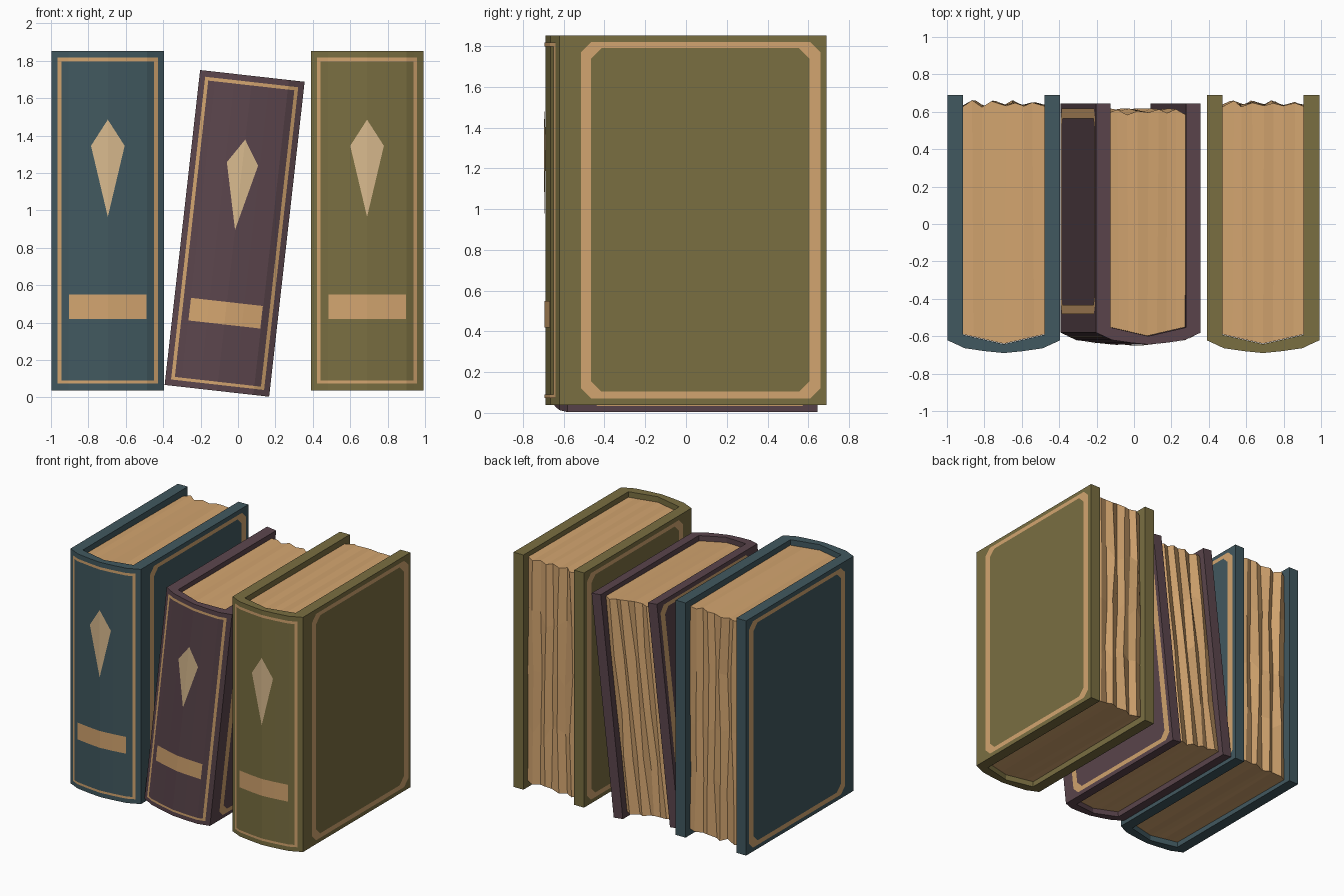
import bpy, bmesh, math, random
from mathutils import Matrix

if "Cube" in bpy.data.objects:
    bpy.data.objects.remove(bpy.data.objects["Cube"])

random.seed(4)
HW, HH, T, YB = 0.301, 0.907, 0.084, 0.69      # half width, half height, board thickness, rear edge
SPINE = [(-HW, -.622), (-.25, -.645), (-.21, -.664), (-.1, -.68), (0, -.69),
         (.1, -.68), (.21, -.664), (.25, -.645), (HW, -.622)]


def material(name, rgb):
    m = bpy.data.materials.new(name)
    m.diffuse_color = (*rgb, 1)
    m.use_nodes = True
    m.node_tree.nodes["Principled BSDF"].inputs["Base Color"].default_value = m.diffuse_color
    return m


gold = material("tan_gold", (.65, .375, .16))
pale = material("pale_gold", (.69, .49, .27))
covers = {"teal": material("teal_cloth", (.053, .098, .115)),
          "plum": material("plum_cloth", (.105, .060, .073)),
          "olive": material("olive_cloth", (.193, .158, .053))}


def mesh(name, verts, faces, mat, matrix, solid=False):
    me = bpy.data.meshes.new(name)
    me.from_pydata(verts, [], faces)
    if solid:
        bm = bmesh.new()
        bm.from_mesh(me)
        bmesh.ops.recalc_face_normals(bm, faces=bm.faces)
        bm.to_mesh(me)
        bm.free()
    me.materials.append(mat)
    ob = bpy.data.objects.new(name, me)
    ob.matrix_world = matrix
    bpy.context.collection.objects.link(ob)
    return ob


def spine_y(x):
    for (xa, ya), (xb, yb) in zip(SPINE, SPINE[1:]):
        if x <= xb:
            return ya + (yb - ya) * (x - xa) / (xb - xa)
    return SPINE[-1][1]


def case(name, mat, matrix):
    # U-shaped hard case: two boards and a rounded spine
    i = HW - T
    prof = [(-HW, YB)] + SPINE + [(HW, YB), (i, YB), (i, -.592), (0, -.642), (-i, -.592), (-i, YB)]
    n = len(prof)
    verts = [(x, y, z) for z in (-HH, HH) for x, y in prof]
    faces = [(k, (k + 1) % n, n + (k + 1) % n, n + k) for k in range(n)]
    faces += [tuple(range(n)), tuple(range(n, 2 * n))]
    mesh(name, verts, faces, mat, matrix, True)


def pages(name, matrix):
    # page block with rippled fore edge and slightly wavy ends
    cols, rows, i = 8, 5, HW - T
    h = HH - .042
    front, back = [], []
    for r in range(rows):
        z = -h + 2 * h * r / (rows - 1)
        end = r in (0, rows - 1)
        for c in range(cols + 1):
            x = -i + 2 * i * c / cols
            side = c in (0, cols)
            front.append((x, -.64 + .05 * abs(x) / i, z))
            y = .643 + (.011 if c % 2 else -.011) + random.uniform(-.008, .008)
            dz = random.uniform(-.012, .012) if end else random.uniform(-.06, .06)
            dx = 0 if side else random.uniform(-.012, .012)
            back.append((x + dx, y, z + dz))
    n, w = len(front), cols + 1
    faces = []
    for r in range(rows - 1):
        for c in range(cols):
            a = r * w + c
            faces += [(a, a + 1, a + w + 1, a + w), (n + a, n + a + w, n + a + w + 1, n + a + 1)]
        for c in (0, cols):
            a = r * w + c
            faces.append((a, a + w, n + a + w, n + a))
    for r in (0, rows - 1):
        for c in range(cols):
            a = r * w + c
            faces.append((a, a + 1, n + a + 1, n + a))
    mesh(name, front + back, faces, gold, matrix, True)


def spine_strip(name, x0, x1, z0, z1, matrix):
    # thin foil that follows the spine curve
    xs = [x0] + [x for x, _ in SPINE if x0 < x < x1] + [x1]
    verts = [(x, spine_y(x) - .004, z) for x in xs for z in (z0, z1)]
    faces = [(2 * k, 2 * k + 2, 2 * k + 3, 2 * k + 1) for k in range(len(xs) - 1)]
    mesh(name, verts, faces, gold, matrix)


def octagon(y0, y1, z0, z1, c):
    return [(y0 + c, z0), (y1 - c, z0), (y1, z0 + c), (y1, z1 - c),
            (y1 - c, z1), (y0 + c, z1), (y0, z1 - c), (y0, z0 + c)]


def cover_frame(name, side, matrix):
    # foil border with clipped corners on a board
    ring = octagon(-.515, .66, -.875, .875, .05) + octagon(-.465, .605, -.84, .845, .05)
    verts = [(side * (HW + .003), y, z) for y, z in ring]
    faces = [(k, (k + 1) % 8, 8 + (k + 1) % 8, 8 + k)[::side] for k in range(8)]
    mesh(name, verts, faces, gold, matrix)


def book(name, m):
    case(name + "_case", covers[name], m)
    pages(name + "_pages", m)
    for side, label in ((-1, "left"), (1, "right")):
        cover_frame(f"{name}_{label}_cover_frame", side, m)
        a, b = sorted((side * .248, side * .268))
        spine_strip(f"{name}_{label}_spine_line", a, b, -.872, .872, m)
    spine_strip(name + "_spine_top_line", -.248, .248, .852, .872, m)
    spine_strip(name + "_spine_bottom_line", -.248, .248, -.872, -.855, m)
    spine_strip(name + "_spine_band", -.207, .207, -.525, -.395, m)
    # kite ornament folded over the spine ridge
    kite = [(0, .54), (-.09, .40), (0, .02), (.09, .40)]
    mesh(name + "_kite", [(x, spine_y(x) - .006, z) for x, z in kite],
         [(0, 1, 2), (0, 2, 3)], pale, m)


book("teal", Matrix.Translation((-.696, 0, .945)))
book("olive", Matrix.Translation((.69, 0, .945)))
book("plum", Matrix.Translation((-.018, 0, .877)) @ Matrix.Rotation(math.radians(6.43), 4, 'Y')
     @ Matrix.Scale(.934, 4))
